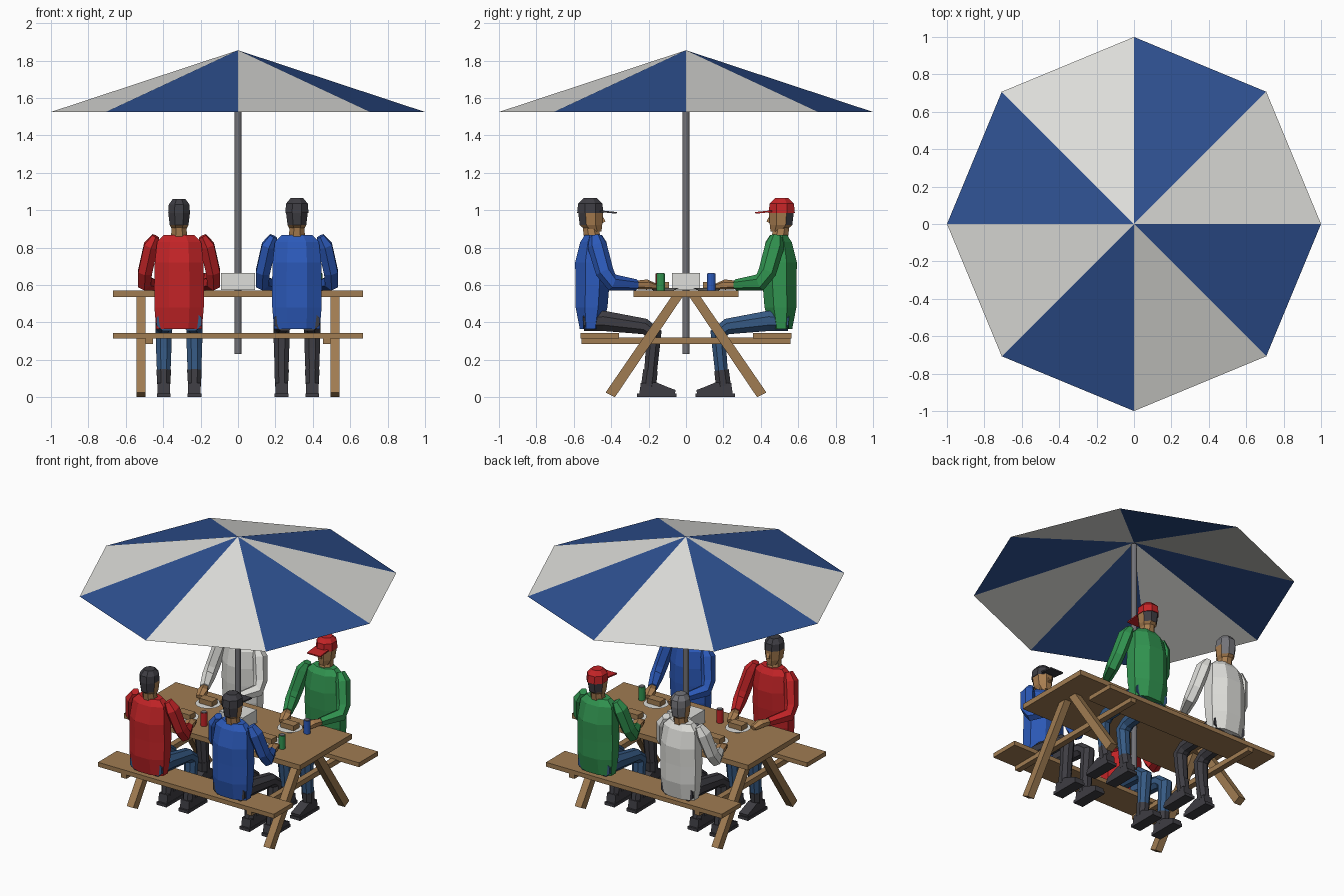
import bpy, bmesh
from math import sin, cos, pi, radians
from mathutils import Vector, Matrix

cube = bpy.data.objects.get("Cube")
if cube:
    bpy.data.objects.remove(cube, do_unlink=True)


def material(name, hexcode):
    rgb = [int(hexcode[i:i + 2], 16) / 255 for i in (0, 2, 4)]
    col = [c / 12.92 if c < 0.04 else ((c + 0.055) / 1.055) ** 2.4 for c in rgb] + [1]
    m = bpy.data.materials.new(name)
    m.use_nodes = True
    m.diffuse_color = col
    m.node_tree.nodes["Principled BSDF"].inputs["Base Color"].default_value = col
    return m


CANVAS = material("canvas_blue", "2E5090")
WHITE = material("white", "DEDEDA")
WOOD = material("wood", "A07C52")
RED = material("red", "C42427")
BLUE = material("shirt_blue", "2C5ABA")
GREEN = material("green", "319450")
DARK = material("charcoal", "3E3D43")
DENIM = material("denim", "365A84")
SKIN = material("skin", "A87D50")
GREY = material("grey", "737378")


def add(name, bm, mats, place=None):
    """Turn a bmesh into a named object, optionally placed by a matrix."""
    bmesh.ops.recalc_face_normals(bm, faces=bm.faces)
    if place is not None:
        bm.transform(place)
    me = bpy.data.meshes.new(name)
    bm.to_mesh(me)
    bm.free()
    for m in mats:
        me.materials.append(m)
    ob = bpy.data.objects.new(name, me)
    bpy.context.scene.collection.objects.link(ob)
    return ob


def box(name, center, size, mat, place=None, tilt=0):
    bm = bmesh.new()
    m = Matrix.Translation(center) @ Matrix.Rotation(tilt, 4, 'X') @ Matrix.Diagonal((*size, 1))
    bmesh.ops.create_cube(bm, size=1, matrix=m)
    return add(name, bm, [mat], place)


def cylinder(name, base, radius, height, mat, sides=12, top=None):
    bm = bmesh.new()
    bmesh.ops.create_cone(bm, cap_ends=True, segments=sides, radius1=radius,
                          radius2=top or radius, depth=height,
                          matrix=Matrix.Translation(Vector(base) + Vector((0, 0, height / 2))))
    return add(name, bm, [mat])


def prism(name, profile, x, half, mat, place):
    """Extrude a side profile of (y, z) points along x."""
    bm = bmesh.new()
    face = bm.faces.new([bm.verts.new((x - half, y, z)) for y, z in profile])
    ext = bmesh.ops.extrude_face_region(bm, geom=[face])
    verts = [v for v in ext["geom"] if isinstance(v, bmesh.types.BMVert)]
    bmesh.ops.translate(bm, verts=verts, vec=(2 * half, 0, 0))
    return add(name, bm, [mat], place)


def loft(name, stations, mats, place, sides=8, upright=False, rule=None):
    """Skin rings (x, y, z, half width, half depth) along a bent path."""
    bm = bmesh.new()
    pts = [Vector(s[:3]) for s in stations]
    rings = []
    for i, s in enumerate(stations):
        t = Vector((0, 0, 1))
        if not upright:
            t = (pts[min(i + 1, len(pts) - 1)] - pts[max(i - 1, 0)]).normalized()
        u = Vector((1, 0, 0))
        u = (u - t * u.dot(t)).normalized()
        v = t.cross(u)
        ring = []
        for k in range(sides):
            a = 2 * pi * (k + 0.5) / sides
            p = pts[i] + (u * cos(a) * s[3] + v * sin(a) * s[4]) / cos(pi / sides)
            ring.append(bm.verts.new(p))
        rings.append(ring)
    for a, b in zip(rings, rings[1:]):
        for k in range(sides):
            j = (k + 1) % sides
            bm.faces.new((a[k], a[j], b[j], b[k]))
    bm.faces.new(rings[0])
    bm.faces.new(rings[-1])
    if rule:
        for f in bm.faces:
            f.material_index = rule(f.calc_center_median())
    return add(name, bm, mats, place)


# Parasol: an open eight-sided canopy of alternating panels on a pole
bm = bmesh.new()
apex = bm.verts.new((0, 0, 1.855))
rim = [bm.verts.new((cos(k * pi / 4), sin(k * pi / 4), 1.525)) for k in range(8)]
for k in range(8):
    bm.faces.new((apex, rim[k], rim[(k + 1) % 8])).material_index = k % 2
add("parasol_canopy", bm, [WHITE, CANVAS])
cylinder("parasol_pole", (0, 0, 0.23), 0.018, 1.61, GREY)

# Picnic table with attached benches
box("table_top", (0, 0, 0.554), (1.335, 0.56, 0.035), WOOD)
for s in (-1, 1):
    side = "left" if s > 0 else "right"
    box("bench_front" if s < 0 else "bench_back", (0, s * 0.462, 0.329), (1.335, 0.205, 0.03), WOOD)
    box(side + "_cross_beam", (s * 0.475, 0, 0.302), (0.04, 1.12, 0.035), WOOD)
    for d in (-1, 1):
        prism(f"{side}_table_leg", [(d * 0.43, 0.025), (d * 0.38, 0), (d * 0.018, 0.537), (d * 0.078, 0.537)],
              s * 0.519, 0.025, WOOD, None)

# Things on the table
box("napkin_box", (0, 0, 0.618), (0.18, 0.15, 0.09), WHITE)
for x in (-0.31, 0.31):
    for y in (-0.12, 0.12):
        cylinder("plate", (x, y, 0.571), 0.055, 0.012, WHITE, 16, 0.08)
        box("sandwich", (x, y, 0.6), (0.1, 0.06, 0.034), WOOD)
for x, y, m in ((-0.16, -0.14, RED), (0.43, -0.135, GREEN), (0.43, 0.135, BLUE), (-0.17, 0.135, RED)):
    cylinder("drink_can", (x, y, 0.571), 0.022, 0.09, m)
    cylinder("can_lid", (x, y, 0.661), 0.018, 0.004, GREY)


def person(label, x, back, shirt, trousers, hair, cap=None):
    """Seated figure facing +y, turned around for the back bench."""
    place = Matrix.Translation((x, 0, 0)) @ Matrix.Rotation(pi if back else 0, 4, 'Z')

    def part(n):
        return f"{label}_{n}"

    # Torso and neck
    loft(part("shirt"), [(0, -0.51, 0.365, 0.122, 0.058), (0, -0.505, 0.48, 0.132, 0.085),
                         (0, -0.5, 0.6, 0.133, 0.09), (0, -0.5, 0.72, 0.13, 0.093),
                         (0, -0.495, 0.83, 0.118, 0.07), (0, -0.495, 0.868, 0.08, 0.045)],
         [shirt], place, upright=True)
    loft(part("neck"), [(0, -0.5, 0.85, 0.045, 0.045), (0, -0.515, 0.93, 0.036, 0.04)],
         [SKIN], place, upright=True)
    # Head, with hair on the crown and the back
    loft(part("head"), [(0, -0.49, 0.885, 0.032, 0.038), (0, -0.508, 0.92, 0.05, 0.06),
                        (0, -0.51, 0.985, 0.058, 0.066), (0, -0.51, 1.03, 0.055, 0.062),
                        (0, -0.51, 1.06, 0.034, 0.036)],
         [SKIN, hair], place, upright=True,
         rule=lambda c: int(c.z > 1.0 or (c.y < -0.53 and c.z > 0.93)))
    prism(part("nose"), [(-0.45, 0.93), (-0.43, 0.94), (-0.45, 0.975)], 0, 0.01, SKIN, place)
    if cap:
        loft(part("cap"), [(0, -0.512, 0.985, 0.062, 0.07), (0, -0.512, 1.035, 0.058, 0.065),
                           (0, -0.512, 1.064, 0.034, 0.036)], [cap], place, upright=True)
        box(part("cap_brim"), (0, -0.415, 0.99), (0.1, 0.09, 0.009), cap, place, radians(-6))

    for s in (-1, 1):
        # Sleeve and hand resting on the table
        loft(part("sleeve"), [(s * 0.125, -0.485, 0.86, 0.02, 0.028), (s * 0.15, -0.475, 0.81, 0.038, 0.045),
                              (s * 0.182, -0.435, 0.67, 0.037, 0.042), (s * 0.185, -0.395, 0.613, 0.036, 0.04),
                              (s * 0.125, -0.265, 0.6, 0.027, 0.026)], [shirt], place, sides=6)
        loft(part("hand"), [(s * 0.13, -0.275, 0.6, 0.02, 0.019), (s * 0.1, -0.21, 0.602, 0.032, 0.024),
                            (s * 0.085, -0.155, 0.59, 0.022, 0.013)], [SKIN], place, sides=6)
        # Trouser leg, boot shaft, shoe and sole
        x0 = s * 0.082
        loft(part("trouser_leg"), [(x0 * 0.8, -0.545, 0.405, 0.055, 0.05), (x0 * 0.9, -0.44, 0.408, 0.05, 0.054),
                                   (x0, -0.22, 0.378, 0.043, 0.042), (x0, -0.172, 0.34, 0.043, 0.044),
                                   (x0, -0.178, 0.26, 0.041, 0.037), (x0, -0.19, 0.13, 0.036, 0.034)],
             [trousers], place)
        loft(part("boot_shaft"), [(x0, -0.19, 0.145, 0.039, 0.039), (x0, -0.2, 0.06, 0.034, 0.04)],
             [DARK], place)
        prism(part("shoe"), [(-0.25, 0.015), (-0.06, 0.015), (-0.055, 0.038), (-0.1, 0.055),
                             (-0.155, 0.078), (-0.242, 0.075)], x0, 0.033, DARK, place)
        box(part("sole"), (x0, -0.157, 0.01), (0.074, 0.21, 0.02), DARK, place)


person("red_diner", -0.315, False, RED, DENIM, DARK)
person("blue_diner", 0.315, False, BLUE, DARK, DARK, DARK)
person("white_diner", -0.315, True, WHITE, DARK, GREY)
person("green_diner", 0.315, True, GREEN, DENIM, DARK, RED)
